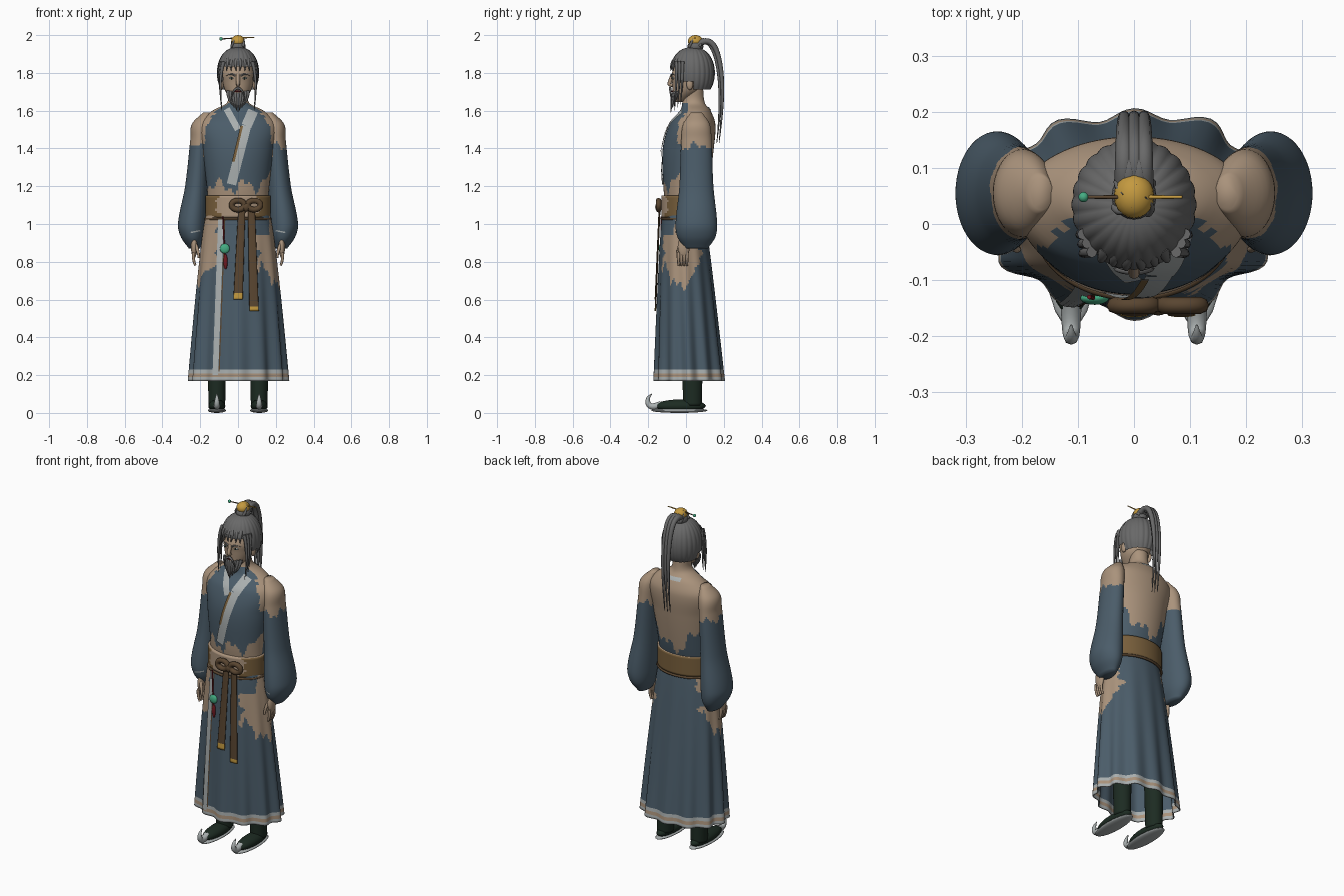
import bpy, bmesh, math
from math import sin, cos, pi
from mathutils import Vector
from mathutils.bvhtree import BVHTree

cube = bpy.data.objects.get("Cube")
if cube:
    bpy.data.objects.remove(cube)

def material(name, *rgb):
    mat = bpy.data.materials.new(name)
    mat.use_nodes = True
    mat.diffuse_color = (*rgb, 1)
    mat.node_tree.nodes["Principled BSDF"].inputs["Base Color"].default_value = (*rgb, 1)
    return mat

ROBE = material("slate blue cloth", .07, .108, .142)
SKIN = material("skin", .4, .29, .2)
HAIR = material("grey hair", .14, .14, .14)
TRIM = material("pale trim", .4, .43, .43)
BELT = material("tan leather", .19, .115, .045)
SASH = material("brown sash", .1, .06, .03)
BOOT = material("dark green cloth", .012, .024, .016)
GOLD = material("gold", .55, .32, .05)
JADE = material("jade", .06, .42, .23)
RED = material("dark red", .16, .01, .015)
surfaces = {}

def finish(name, bm, mats, rule=None):
    bmesh.ops.recalc_face_normals(bm, faces=bm.faces)
    for face in bm.faces:
        face.smooth = True
        if rule:
            face.material_index = mats.index(rule(face.calc_center_median()))
    surfaces[name] = BVHTree.FromBMesh(bm)
    mesh = bpy.data.meshes.new(name)
    bm.to_mesh(mesh)
    bm.free()
    for mat in mats:
        mesh.materials.append(mat)
    ob = bpy.data.objects.new(name, mesh)
    bpy.context.collection.objects.link(ob)
    return ob

# Hermite interpolation of (center x, center y, z, radius x, radius y) along z
def smooth_rings(rings, step):
    def slope(i):
        below, above = rings[max(i - 1, 0)], rings[min(i + 1, len(rings) - 1)]
        return [(q - p) / (above[2] - below[2]) for p, q in zip(below, above)]
    result = []
    for i, (low, high) in enumerate(zip(rings, rings[1:])):
        height = high[2] - low[2]
        count = math.ceil(height / step)
        for t in [k / count for k in range(count)]:
            blend = t * t * (3 - 2 * t)
            result.append([p + (q - p) * blend + height * t * (1 - t) * (v * (1 - t) - w * t)
                           for p, q, v, w in zip(low, high, slope(i), slope(i + 1))])
    return result + [rings[-1]]

# Stack of elliptical rings; wave pleats the outline, keep trims faces
def loft(name, rings, mats, rule=None, segments=48, wave=None, keep=None):
    bm = bmesh.new()
    rows = []
    for cx, cy, z, rx, ry in smooth_rings(rings, .012):
        row = []
        for angle in [2 * pi * k / segments for k in range(segments)]:
            swell = wave(angle, z) if wave else 1
            row.append(bm.verts.new((cx + rx * swell * cos(angle), cy + ry * swell * sin(angle), z)))
        rows.append(row)
    for low, high in zip(rows, rows[1:]):
        for k in range(segments):
            bm.faces.new((low[k - 1], low[k], high[k], high[k - 1]))
    bm.faces.new(rows[0])
    bm.faces.new(rows[-1])
    if keep:
        trimmed = [face for face in bm.faces if not keep(face.calc_center_median())]
        bmesh.ops.delete(bm, geom=trimmed, context='FACES')
    return finish(name, bm, mats, rule)

# Round tubes along paths of (x, y, z), thinning towards the tip
def strand(name, mat, radius, *paths, tip=.1):
    curve = bpy.data.curves.new(name, 'CURVE')
    curve.dimensions, curve.bevel_depth, curve.bevel_resolution = '3D', radius, 2
    curve.resolution_u, curve.use_fill_caps = 6, True
    for path in paths:
        spline = curve.splines.new('NURBS')
        spline.points.add(len(path) - 1)
        for k, (point, place) in enumerate(zip(spline.points, path)):
            point.co, point.radius = (*place, 1), 1 - (1 - tip) * (k / (len(path) - 1)) ** 2
        spline.use_endpoint_u, spline.order_u = True, min(3, len(path))
    curve.materials.append(mat)
    bpy.context.collection.objects.link(bpy.data.objects.new(name, curve))

def ball(name, mat, center, size):
    bm = bmesh.new()
    bmesh.ops.create_uvsphere(bm, u_segments=20, v_segments=12, radius=1)
    bmesh.ops.scale(bm, vec=size, verts=bm.verts)
    bmesh.ops.translate(bm, vec=center, verts=bm.verts)
    finish(name, bm, [mat])

# Cloth band laid on the front or back of a part, from (x, z) to (x, z)
def strip(name, mat, target, start, end, width, lift=.005, side=-1):
    bm = bmesh.new()
    start, end = Vector(start), Vector(end)
    across = (end - start).orthogonal().normalized() * width
    rows = []
    for i in range(25):
        rows.append([])
        for k in range(5):
            x, z = start.lerp(end, i / 24) + across * (k / 4 - .5)
            hit = surfaces[target].ray_cast(Vector((x, side, z)), Vector((0, -side, 0)))[0]
            rows[-1].append(bm.verts.new((x, hit.y + side * lift if hit else 0, z)))
    for low, high in zip(rows, rows[1:]):
        for k in range(4):
            bm.faces.new((low[k], low[k + 1], high[k + 1], high[k]))
    finish(name, bm, [mat])

def jag(a):
    return .015 * sin(47 * a) + .01 * sin(113 * a)

# Torso in a torn robe
def torso_rule(c):
    width = abs(c.x)
    if c.z > 1.635 or (c.y < 0 and c.z < 1.2 + 2 * jag(c.x) + max(0, c.x - .08) / 2):
        return SKIN
    if c.y < -.01 or (c.z > 1.59 and c.y < .01):
        return ROBE if width < .135 + (1.6 - c.z) * .3 + jag(c.z) / 2 else SKIN
    return SKIN if c.z > 1.2 + 1.2 * max(0, width - .05) + 2 * jag(c.x) else ROBE

torso = [(-.01, 1, .16, .1), (-.005, 1.1, .16, .105), (0, 1.2, .165, .12), (.012, 1.4, .19, .135),
         (.035, 1.53, .205, .12), (.05, 1.6, .135, .08), (.04, 1.64, .06, .06), (.04, 1.72, .05, .05)]
loft("torso", [(0, *ring) for ring in torso], [SKIN, ROBE], torso_rule, segments=96)

# Skirt with pleats, hem bands and torn hips
def skirt_rule(c):
    if c.z < .225:
        return SKIN if .192 < c.z < .212 else TRIM
    width, tear = abs(c.x), jag(c.z)
    covered = c.x > 0 and c.z > .94 and width < .165
    torn = width > .1 + tear and c.y < .07 + tear and c.z > .65 + 1.4 * abs(c.y + .03) + 2 * jag(c.x + c.y)
    return SKIN if torn and not covered else ROBE

def skirt_ring(drop):
    return 0, -.015 + .035 * drop, 1.06 - .89 * drop, .165 + .09 * drop ** .7, .11 + .07 * drop ** .8

def pleats(angle, z):
    return 1 + .06 * (1.06 - z) * (cos(12 * angle) + .4 * cos(5 * angle + 1))

skirt = loft("skirt", [skirt_ring(1 - i / 90) for i in range(91)], [ROBE, SKIN, TRIM], skirt_rule,
             segments=120, wave=pleats, keep=lambda c: c.z > .171)
thickness = skirt.modifiers.new("cloth thickness", 'SOLIDIFY')
thickness.thickness, thickness.offset = .006, -1
strip("skirt_front_trim", TRIM, "skirt", (-.09, 1.03), (-.12, .2), .03)
strip("skirt_flap_edge", SASH, "skirt", (-.07, 1.03), (-.1, .22), .006)

# Collar bands
strip("right_collar", TRIM, "torso", (-.06, 1.61), (0, 1.5), .035)
strip("left_collar", TRIM, "torso", (.08, 1.6), (.045, 1.52), .055, lift=.007)
strip("left_lapel", TRIM, "torso", (.045, 1.52), (-.035, 1.21), .05, lift=.007)
strip("lapel_piping", BELT, "torso", (.02, 1.52), (-.025, 1.33), .014, lift=.01)
strip("nape_collar", TRIM, "torso", (-.05, 1.61), (.05, 1.61), .018, side=1)

# Belt, waist cord, bow and hanging sash ends
loft("belt", [(0, -.006, z, .173, .124) for z in (1.035, 1.15)], [BELT, SKIN],
     lambda c: SKIN if c.y < 0 and abs(c.x) < .105 + jag(c.z) else BELT, segments=72)
turn = [pi * k / 12 for k in range(26)]
strand("waist_cord", SASH, .007, [(.172 * cos(a), .124 * sin(a) - .007, 1.027) for a in turn], tip=1)
for side, x in (("right", 0), ("left", .085)):
    loop = [(x + .034 * cos(a), -.145, 1.1 + .024 * sin(a)) for a in turn]
    strand(side + "_bow_loop", SASH, .015, loop, tip=1)
ball("bow_knot", SASH, (.043, -.147, 1.09), (.02, .016, .024))
for side, x, bottom, gilded in (("right", 0, .6, .035), ("left", .085, .54, .02)):
    loft(side + "_sash_end", [(x, -.162, bottom, .025, .004), (x * .6 + .02, -.14, 1.08, .019, .005)],
         [SASH, GOLD], lambda c: GOLD if c.z < bottom + gilded else SASH, segments=16)

# Jade pendant
strand("pendant_cord", RED, .004, [(-.08, -.13, 1.04), (-.07, -.132, .83)], tip=1)
ball("pendant", JADE, (-.07, -.132, .87), (.026, .012, .026))
ball("pendant_tassel", RED, (-.066, -.133, .8), (.011, .009, .04))

# Arms, hands, feet and paired face parts
def arm_rule(c):
    inner_tear = .06 if abs(c.x) < .185 and c.y < .05 else 0
    return SKIN if c.z > 1.41 + jag(c.x + c.y) - inner_tear else ROBE

arm = [(.23, .87, .03, .06), (.24, .93, .062, .1), (.243, 1, .075, .11), (.22, 1.2, .06, .09),
       (.2, 1.45, .052, .08), (.192, 1.53, .052, .07), (.165, 1.59, .02, .03)]
for sign, side in ((1, "left"), (-1, "right")):
    def mirrored(*path):
        return [(sign * x, y, z) for x, y, z in path]
    loft(side + "_arm", [(sign * x, .055, z, rx, ry) for x, z, rx, ry in arm], [SKIN, ROBE], arm_rule)
    strip(side + "_cuff_mark", TRIM, side + "_arm", (sign * .2, .965), (sign * .25, .955), .007, lift=.003)
    ball(side + "_hand", SKIN, (sign * .232, -.012, .88), (.017, .032, .06))
    strand(side + "_fingers", SKIN, .009, *[mirrored((.234, y, .85), (.24, y, .81), (.225, y, .78))
                                            for y in (-.04, -.025, -.01, .005)], tip=.6)
    strand(side + "_thumb", SKIN, .01, mirrored((.225, -.03, .89), (.21, -.045, .86), (.207, -.045, .82)), tip=.6)
    x = sign * .112
    loft(side + "_leg", [(x, .035, .04, .044, .05), (x, .03, .6, .055, .06)], [BOOT])
    ball(side + "_shoe", BOOT, (x, -.03, .037), (.045, .135, .034))
    ball(side + "_sole", TRIM, (x, -.035, .013), (.048, .15, .013))
    strand(side + "_toe_curl", TRIM, .019, [(x, -.13, .045), (x, -.19, .02), (x, -.21, .08), (x, -.18, .1)])
    ball(side + "_ear", SKIN, (sign * .088, .02, 1.74), (.012, .018, .03))
    ball(side + "_eye", TRIM, (sign * .034, -.067, 1.772), (.014, .007, .006))
    ball(side + "_iris", BOOT, (sign * .034, -.072, 1.772), (.006, .004, .006))
    strand(side + "_brow", HAIR, .005, mirrored((.014, -.078, 1.785), (.035, -.076, 1.8), (.063, -.055, 1.785)))
    strand(side + "_moustache", HAIR, .007, mirrored((0, -.084, 1.72), (.035, -.084, 1.71), (.035, -.078, 1.65)))
    strand(side + "_face_locks", HAIR, .01, *[
        mirrored((.075 + shift / 2, shift - .05, 1.86), (.105, shift - .05, 1.77), (.086, shift - .06, 1.6 + shift))
        for shift in (0, .016, .032)])
    strand(side + "_fringe", HAIR, .012, *[
        mirrored((a, a / 3 - .06, 1.87), (a + .01, a / 3 - .084, 1.85), (a * 1.2, a / 3 - .083, 1.81))
        for a in (.008, .03, .05)])

# Head and beard
head = [(-.04, 1.645, .02, .03), (0, 1.7, .065, .07), (.01, 1.75, .08, .083), (.015, 1.8, .084, .09), (.03, 1.9, .05, .05)]
loft("head", [(0, *ring) for ring in head], [SKIN])
strand("nose", SKIN, .011, [(0, -.07, 1.79), (0, -.085, 1.755), (0, -.09, 1.735), (0, -.07, 1.735)], tip=.8)
strand("lips", RED, .004, [(-.016, -.07, 1.702), (0, -.078, 1.704), (.016, -.07, 1.702)], tip=.5)
strand("beard", HAIR, .011, *[
    [(.013 * i, i * i / 900 - .064, 1.69 + abs(i) / 300), (.013 * i, i * i / 900 - .078, 1.66),
     (.007 * i, i * i / 900 - .08, 1.59 + .009 * abs(i))] for i in range(-4, 5)])

# Combed hair, topknot, hairpin and ponytail
def hairline(c):
    return c.y > .04 or c.z > 1.835 or (c.z > 1.755 and (abs(c.x) > .078 or c.y > 0))

domes = [(cos(k / 10) ** .8, sin(k / 10)) for k in range(-7, 16)]
loft("hair_cap", [(0, .034, 1.8 + .135 * rise, .11 * spread, .117 * spread) for spread, rise in domes], [HAIR],
     segments=144, wave=lambda angle, z: .985 + .03 * abs(cos(12 * angle)), keep=hairline)
ball("topknot", HAIR, (0, .05, 1.94), (.04, .042, .035))
ball("topknot_crown", GOLD, (0, .05, 1.968), (.036, .04, .032))
strand("topknot_wisps", HAIR, .009, *[
    [(reach * cos(a + turned), .05 + reach * sin(a + turned), z)
     for reach, turned, z in ((.038, 0, 1.94), (.045, .4, 1.965), (.02, .8, 1.995))] for a in (-2.6, -.9, .6, 2.2)])
strand("hairpin_left", GOLD, .004, [(0, .048, 1.985), (.086, .048, 1.988)], tip=.7)
strand("hairpin_right", SASH, .004, [(0, .048, 1.985), (-.085, .048, 1.98)], tip=.7)
ball("hairpin_bead", JADE, (-.09, .048, 1.98), (.009, .009, .009))
tail = [(.06, 1.95), (.12, 1.99), (.18, 1.89), (.2, 1.65), (.175, 1.43)]
strand("ponytail", HAIR, .017, *[[(.009 * i, y - .012 * (i % 2), z) for y, z in tail] for i in range(-2, 3)])
